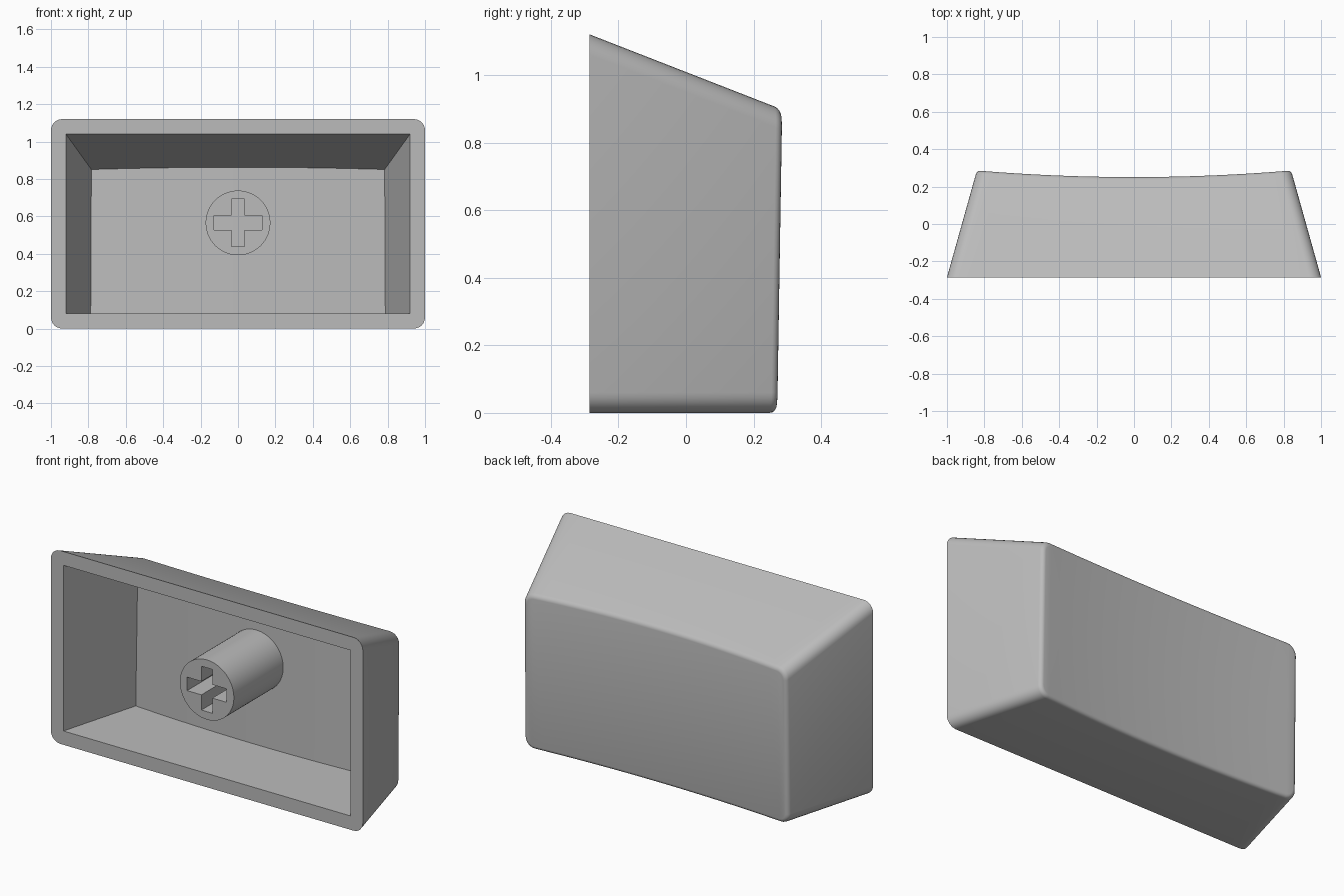
import bpy, bmesh, math
from mathutils import Matrix

if "Cube" in bpy.data.objects:
    bpy.data.objects.remove(bpy.data.objects["Cube"])

FRONT = -0.285
WALL_COLS, ARC = 28, 6
COLS = WALL_COLS + 2 * ARC - 1

grey = bpy.data.materials.new("light grey plastic")
grey.diffuse_color = (0.5, 0.5, 0.5, 1)
grey.use_nodes = True
grey.node_tree.nodes["Principled BSDF"].inputs["Base Color"].default_value = grey.diffuse_color


def dish(x, z):
    """Height of the scooped touch face, slightly tilted along z."""
    return 0.251 + 0.015 * (z - 0.9) / 0.9 + x * x / 20


def profile(y, inset, radius):
    """Columns (x, z_bottom, z_top) of the tapered section at depth y."""
    w = 1 - 0.28 * (y - FRONT) - inset
    lo, hi = inset, 1.12 - 0.39 * (y - FRONT) - inset
    if radius <= 0:
        return [(w * (2 * i / (COLS - 1) - 1), lo, hi) for i in range(COLS)]
    half = []
    for i in range(ARC):
        a = i / ARC * math.pi / 2
        half.append((-w + radius * (1 - math.cos(a)), radius * (1 - math.sin(a))))
    flat = [(-w + radius + 2 * (w - radius) * i / (WALL_COLS - 2), 0) for i in range(WALL_COLS - 1)]
    cols = half + flat + [(-x, d) for x, d in reversed(half)]
    return [(x, lo + d, hi - d) for x, d in cols]


def ring(bm, inset, radius, sink=None):
    """Ring of verts on the front plane, or lying 'sink' under the dish."""
    base = profile(FRONT, inset, radius)
    verts = []
    for row in (1, 2):
        line = []
        for i in range(len(base)):
            y = FRONT
            if sink is not None:
                y = 0.25
                for _ in range(6):
                    c = profile(y, inset, radius)[i]
                    y = dish(c[0], c[row]) - sink
            c = profile(y, inset, radius)[i]
            line.append(bm.verts.new((c[0], y, c[row])))
        verts.append(line)
    return verts


def bridge(bm, a, b):
    la, lb = a[0] + a[1][::-1], b[0] + b[1][::-1]
    n = len(la)
    for i in range(n):
        j = (i + 1) % n
        bm.faces.new((la[i], la[j], lb[j], lb[i]))


def cap(bm, r):
    for i in range(len(r[0]) - 1):
        bm.faces.new((r[0][i], r[0][i + 1], r[1][i + 1], r[1][i]))


def finish(bm, name):
    bmesh.ops.recalc_face_normals(bm, faces=bm.faces)
    me = bpy.data.meshes.new(name)
    bm.to_mesh(me)
    bm.free()
    ob = bpy.data.objects.new(name, me)
    bpy.context.collection.objects.link(ob)
    me.materials.append(grey)
    return ob


def smooth(ob):
    bpy.ops.object.select_all(action='DESELECT')
    ob.select_set(True)
    bpy.context.view_layer.objects.active = ob
    bpy.ops.object.shade_smooth_by_angle(angle=math.radians(32))


# hollow cap: cavity floor, cavity walls, front rim, outer walls, soft edge, dish
bm = bmesh.new()
R, B = 0.06, 0.02
rings = [ring(bm, 0.08, 0, 0.08), ring(bm, 0.08, 0), ring(bm, 0, R)]
for k in range(5):
    a = k * math.pi / 8
    inset = B * (1 - math.cos(a))
    rings.append(ring(bm, inset, R - inset, B * (1 - math.sin(a))))
for a, b in zip(rings, rings[1:]):
    bridge(bm, a, b)
cap(bm, rings[0])
cap(bm, rings[-1])
smooth(finish(bm, "key_shell"))

# round stem, flush with the rim
ZC = 0.565
bm = bmesh.new()
bmesh.ops.create_cone(bm, cap_ends=True, segments=64, radius1=0.173, radius2=0.173, depth=0.47,
                      matrix=Matrix.Translation((0, FRONT + 0.235, ZC)) @ Matrix.Rotation(math.pi / 2, 4, 'X'))
stem = finish(bm, "stem")

# cross-shaped socket cut through the stem
bm = bmesh.new()
W, H, L = 0.035, 0.039, 0.127
pts = [(W, H), (W, L), (-W, L), (-W, H), (-L, H), (-L, -H),
       (-W, -H), (-W, -L), (W, -L), (W, -H), (L, -H), (L, H)]
face = bm.faces.new([bm.verts.new((x, -0.4, ZC + z)) for x, z in pts])
ext = bmesh.ops.extrude_face_region(bm, geom=[face])
bmesh.ops.translate(bm, vec=(0, 0.8, 0), verts=[v for v in ext["geom"] if isinstance(v, bmesh.types.BMVert)])
cutter = finish(bm, "socket_cutter")
cutter.hide_render = True

mod = stem.modifiers.new("socket", 'BOOLEAN')
mod.operation, mod.object, mod.solver = 'DIFFERENCE', cutter, 'EXACT'
bpy.context.view_layer.objects.active = stem
bpy.ops.object.modifier_apply(modifier=mod.name)
bpy.data.objects.remove(cutter)
smooth(stem)
